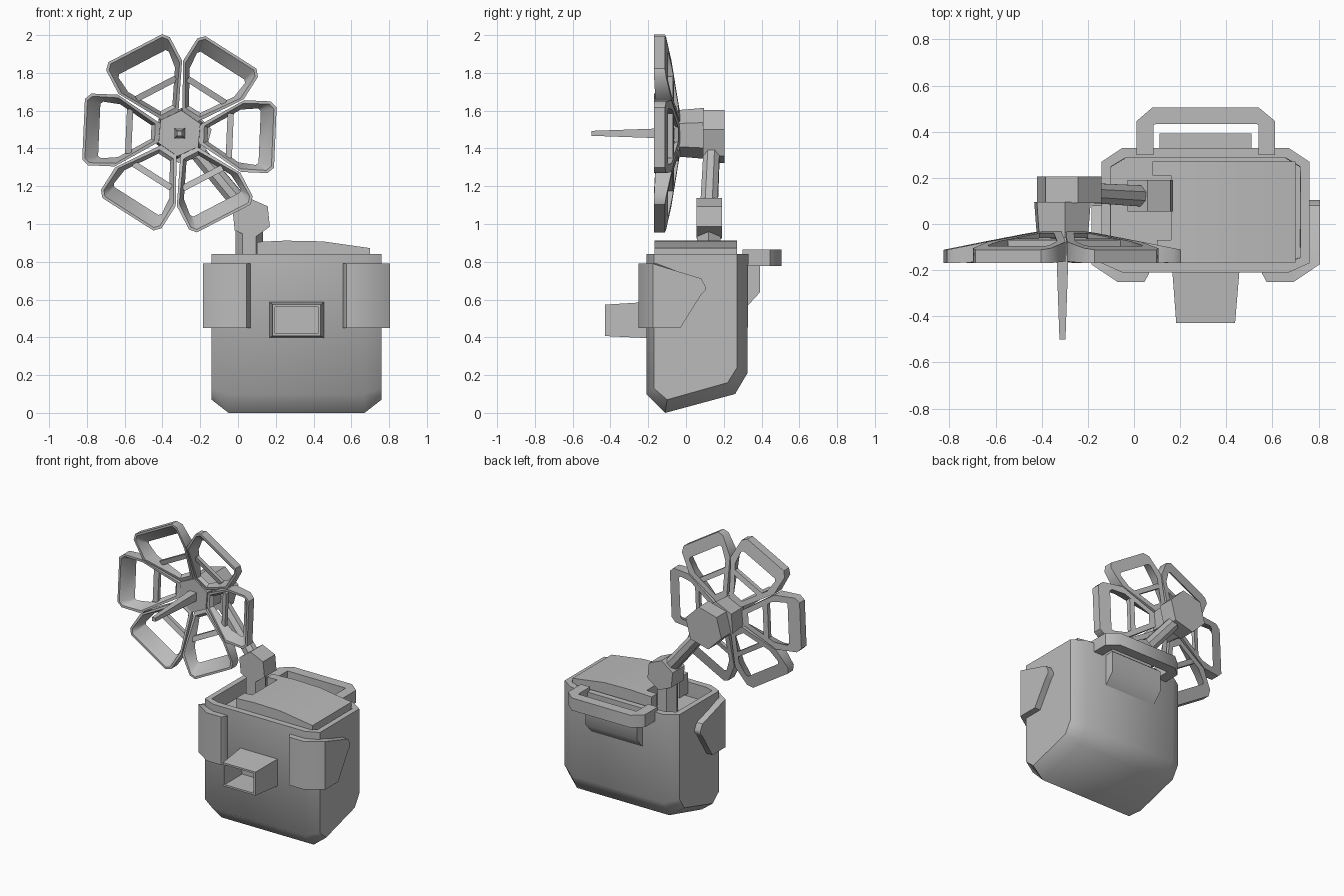
import bpy, bmesh, math
from mathutils import Vector, Matrix

cube = bpy.data.objects.get("Cube")
if cube:
    bpy.data.objects.remove(cube, do_unlink=True)

grey = bpy.data.materials.new("plain grey")
grey.use_nodes = True
grey.diffuse_color = (0.5, 0.5, 0.5, 1)
grey.node_tree.nodes["Principled BSDF"].inputs["Base Color"].default_value = (0.5, 0.5, 0.5, 1)
parts = []


def finish(name, bm):
    bmesh.ops.recalc_face_normals(bm, faces=bm.faces)
    me = bpy.data.meshes.new(name)
    bm.to_mesh(me)
    bm.free()
    me.materials.append(grey)
    ob = bpy.data.objects.new(name, me)
    bpy.context.collection.objects.link(ob)
    parts.append(ob)
    return ob


def loft_bm(rings, closed=False):
    """Skin matching rings of points; cap the ends unless closed."""
    bm = bmesh.new()
    vs = [[bm.verts.new(p) for p in r] for r in rings]
    n = len(vs[0])
    for a, b in zip(vs, vs[1:] + ([vs[0]] if closed else [])):
        for i in range(n):
            j = (i + 1) % n
            bm.faces.new((a[i], a[j], b[j], b[i]))
    if not closed:
        bm.faces.new(vs[0])
        bm.faces.new(vs[-1])
    return bm


def loft(name, rings, closed=False):
    return finish(name, loft_bm(rings, closed))


def prism_xz(name, pts, y0, y1):
    return loft(name, [[(x, y, z) for x, z in pts] for y in (y0, y1)])


def prism_yz(name, pts, x0, x1):
    return loft(name, [[(x, y, z) for y, z in pts] for x in (x0, x1)])


def ngon(cx, cz, r, n, turn):
    return [(cx + r * math.cos(math.radians(turn) + k * math.tau / n),
             cz + r * math.sin(math.radians(turn) + k * math.tau / n)) for k in range(n)]


def rect(x0, x1, y, z0, z1):
    return [(x0, y, z0), (x1, y, z0), (x1, y, z1), (x0, y, z1)]


# Body: side profile, inset at both ends, with an open tray in the top
full = [(-.21, .84), (-.21, .10), (-.11, 0), (.26, .10), (.325, .21), (.33, .84)]
inset = [(-.17, .84), (-.17, .13), (-.10, .07), (.22, .16), (.27, .24), (.27, .84)]
stations = [(-.14, inset), (-.05, full), (.67, full), (.76, inset)]
bm = loft_bm([[(x, y, z) for y, z in prof] for x, prof in stations])
bmesh.ops.recalc_face_normals(bm, faces=bm.faces)
top = [f for f in bm.faces if f.normal.z > .9]
bmesh.ops.inset_region(bm, faces=top, thickness=.045)
bmesh.ops.inset_region(bm, faces=top, thickness=.002, depth=-.1)
finish("body", bm)

# Lid, with two tabs beside the post
prism_xz("lid", [(.16, .76), (.16, .908), (.25, .912), (.45, .908), (.70, .872), (.70, .76)], -.167, .27)
prism_xz("lid_front_tab", [(.10, .76), (.10, .905), (.161, .908), (.161, .76)], -.167, -.07)
prism_xz("lid_back_tab", [(.08, .76), (.08, .905), (.161, .908), (.161, .76)], .21, .27)

# Corner guards wrapping the front corners: (outer x, y), (inner x, y), low z, high z
guard = [((.555, -.215), (.56, -.19), .45, .79), ((.575, -.252), (.58, -.19), .45, .79),
         ((.69, -.252), (.67, -.19), .45, .79), ((.805, -.175), (.75, -.15), .45, .79),
         ((.805, -.03), (.75, -.03), .45, .745), ((.805, .08), (.75, .08), .625, .712),
         ((.805, .103), (.75, .103), .65, .67)]
for side, s in (("left", 1), ("right", -1)):
    rings = []
    for (ox, oy), (ix, iy), lo, hi in guard:
        ox, ix = .31 + s * (ox - .31), .31 + s * (ix - .31)
        rings.append([(ox, oy, lo), (ox, oy, hi), (ix, iy, hi), (ix, iy, lo)])
    loft(side + "_corner_guard", rings)

# Hollow front spout
loft("front_spout", [rect(.165, .458, -.19, .395, .588), rect(.183, .438, -.43, .407, .573),
                     rect(.197, .424, -.43, .42, .56), rect(.19, .433, -.225, .415, .568)])

# Back pocket and carrying handle
prism_yz("back_pocket", [(.31, .79), (.393, .79), (.393, .64), (.32, .56)], .11, .51)
outer = [(.01, .30), (.01, .445), (.08, .505), (.54, .505), (.612, .445), (.612, .30)]
inner = [(.085, .30), (.085, .43), (.095, .433), (.53, .433), (.54, .43), (.54, .30)]
loft("back_handle", [[(ox, oy, .777), (ox, oy, .865), (ix, iy, .865), (ix, iy, .777)]
                     for (ox, oy), (ix, iy) in zip(outer, inner)])

# Post, elbow and arm
loft("post", [[(x, y, z) for x, y in ngon(.06, .12, .072, 6, 0)] for z in (.74, .98)])
prism_xz("elbow", ngon(.07, 1.03, .108, 6, 36), .055, .19)
a, b = Vector((.06, .12, 1.05)), Vector((-.29, .14, 1.47))
q = (b - a).to_track_quat('Z', 'Y')
loft("arm", [[p + q @ Vector((x, y, 0)) for x, y in ngon(0, 0, r, 8, 22.5)]
             for p, r in ((a, .05), (b, .045))])

# Hubs and spike
CX, CZ = -.31, 1.48
prism_xz("rear_hub", ngon(-.28, 1.463, .145, 6, 15), .09, .205)
loft("front_hub", [[(x, y, z) for x, z in ngon(CX, CZ, r, 6, 25)]
                   for y, r in ((.095, .135), (-.06, .122))])
loft("spike", [rect(CX - r, CX + r, y, CZ - r, CZ + r) for y, r in ((-.05, .029), (-.5, .013))])


# Petals: funnel-like open frames leaning forward, each with a cross bar
def front_y(r):
    return -.045 - min(max(r - .1, 0) * .5, .12) - max(r - .34, 0) * .03


def back_y(r):
    return -.03 - max(r - .1, 0) * .2


def petal_ring(half, depth, m):
    pts = half + [(r, -t) for r, t in reversed(half)]
    return [m @ Vector((r, depth(r), t)) for r, t in pts]


outline = [(.09, .04), (.335, .19), (.475, .19), (.508, .16)]
front_hole = [(.13, .044), (.33, .173), (.468, .176), (.494, .153)]
back_hole = [(.15, .036), (.32, .14), (.41, .15), (.425, .138)]
for k in range(6):
    m = Matrix.Translation((CX, 0, CZ)) @ Matrix.Rotation(math.radians(2.5 + 60 * k), 4, 'Y')
    loft(f"petal_{k + 1}", [petal_ring(outline, front_y, m), petal_ring(front_hole, front_y, m),
                            petal_ring(back_hole, back_y, m), petal_ring(outline, back_y, m)], True)
    loft(f"petal_bar_{k + 1}", [[m @ Vector((r, y, t)) for r, y in
                                 ((.25, -.09), (.283, -.10), (.283, -.07), (.25, -.063))]
                                for t in (-.118, .118)])

# Smooth shading with sharp edges kept
bpy.ops.object.select_all(action='DESELECT')
for ob in parts:
    ob.select_set(True)
bpy.context.view_layer.objects.active = parts[0]
bpy.ops.object.shade_smooth_by_angle(angle=math.radians(44))
